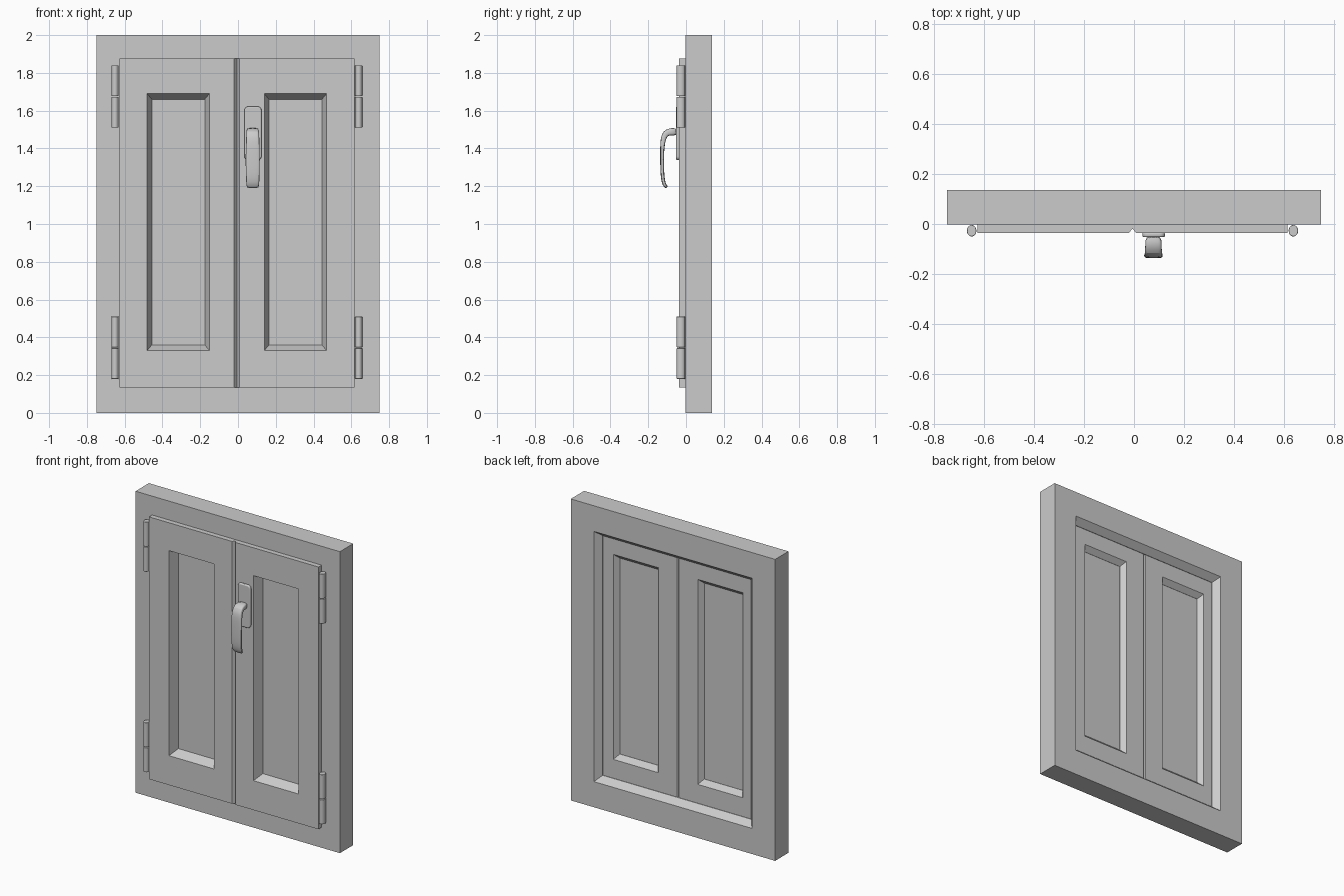
import bpy, bmesh, math
from mathutils import Vector

if "Cube" in bpy.data.objects:
    bpy.data.objects.remove(bpy.data.objects["Cube"])

CX = -0.006  # the sashes meet slightly left of the frame centre


def make(name, verts, faces, smooth=False, bevel=0.0):
    bm = bmesh.new()
    vs = [bm.verts.new(v) for v in verts]
    for f in faces:
        bm.faces.new([vs[i] for i in f])
    bmesh.ops.recalc_face_normals(bm, faces=bm.faces)
    me = bpy.data.meshes.new(name)
    bm.to_mesh(me)
    bm.free()
    ob = bpy.data.objects.new(name, me)
    bpy.context.collection.objects.link(ob)
    if bevel:
        b = ob.modifiers.new("bevel", 'BEVEL')
        b.width, b.segments, b.limit_method = bevel, 3, 'ANGLE'
    if smooth:
        bpy.ops.object.select_all(action='DESELECT')
        ob.select_set(True)
        bpy.context.view_layer.objects.active = ob
        bpy.ops.object.shade_smooth_by_angle(angle=math.radians(40))
    return ob


def loft(name, rings, closed=False, **kw):
    """Skin a list of equal-length rings; closed joins last to first, else caps the ends."""
    n, m = len(rings[0]), len(rings)
    verts = [p for r in rings for p in r]
    faces = []
    for k in range(m if closed else m - 1):
        a, b = k * n, (k + 1) % m * n
        faces += [(a + i, a + (i + 1) % n, b + (i + 1) % n, b + i) for i in range(n)]
    if not closed:
        faces += [tuple(range(n)), tuple(range((m - 1) * n, m * n))]
    return make(name, verts, faces, **kw)


def rect(x0, x1, z0, z1, y, s=1, cx=0.0):
    return [(cx + s * x, y, z) for x, z in ((x0, z0), (x1, z0), (x1, z1), (x0, z1))]


# Outer frame: mitred ring with a chamfered opening at the back
profile = [(0, -0.003), (0, 0.137), (0.17, 0.137), (0.205, 0.095), (0.205, -0.003)]
loft("outer_frame", [rect(-0.75 + i, 0.75 - i, i, 2 - i, y) for i, y in profile], closed=True)

for s, side in ((-1, "left"), (1, "right")):
    # Sash: overlapping front lip, body in the frame, chamfered panel opening
    steps = [
        (0.014, 0.622, 0.135, 1.875, -0.036),
        (0.0, 0.622, 0.135, 1.875, -0.018),
        (0.0, 0.622, 0.135, 1.875, -0.003),
        (0.0, 0.56, 0.19, 1.81, -0.003),
        (0.0, 0.56, 0.19, 1.81, 0.086),
        (0.008, 0.56, 0.19, 1.81, 0.092),
        (0.145, 0.475, 0.33, 1.69, 0.092),
        (0.17, 0.45, 0.36, 1.66, 0.06),
        (0.17, 0.45, 0.36, 1.66, 0.025),
        (0.145, 0.475, 0.33, 1.69, -0.036),
    ]
    loft(side + "_sash", [rect(*r, s, CX) for r in steps], closed=True)
    # Flat infill panel
    loft(side + "_panel", [rect(0.165, 0.455, 0.355, 1.665, y, s, CX) for y in (0.026, 0.059)])
    # Two hinges of two barrels each
    for level, z0 in (("lower", 0.18), ("upper", 1.51)):
        for k, part in enumerate(("bottom", "top")):
            za = z0 + k * 0.167
            rings = [[(CX + s * 0.645 + 0.019 * math.cos(t * math.tau / 20),
                       -0.027 + 0.023 * math.sin(t * math.tau / 20), z) for t in range(20)]
                     for z in (za, za + 0.163)]
            loft(f"{side}_{level}_hinge_{part}", rings, smooth=True, bevel=0.003)

# Handle back plate: rounded rectangle
HX = 0.079
plate = []
for cx, cz, a0 in ((1, 1, 0), (-1, 1, 90), (-1, -1, 180), (1, -1, 270)):
    for k in range(6):
        a = math.radians(a0 + k * 18)
        plate.append((HX + cx * 0.025 + 0.02 * math.cos(a), 1.48 + cz * 0.122 + 0.02 * math.sin(a)))
loft("handle_plate", [[(x, y, z) for x, z in plate] for y in (-0.034, -0.053)],
     smooth=True, bevel=0.006)

# Lever: rounded section swept along a hooked path (y, z, thickness, width)
path = [(-0.045, 1.488, 0.042, 0.066), (-0.085, 1.489, 0.040, 0.066),
        (-0.108, 1.480, 0.036, 0.068), (-0.120, 1.455, 0.030, 0.070),
        (-0.126, 1.410, 0.022, 0.074), (-0.127, 1.340, 0.020, 0.076),
        (-0.126, 1.270, 0.020, 0.074), (-0.120, 1.220, 0.020, 0.070),
        (-0.110, 1.200, 0.019, 0.066), (-0.099, 1.195, 0.016, 0.060)]
rings = []
for i, (y, z, t, w) in enumerate(path):
    a, b = path[max(i - 1, 0)], path[min(i + 1, len(path) - 1)]
    d = Vector((0, b[0] - a[0], b[1] - a[1])).normalized()
    nrm = Vector((0, -d.z, d.y))
    ring = []
    for k in range(16):
        c, q = math.cos(k * math.tau / 16), math.sin(k * math.tau / 16)
        u = math.copysign(abs(c) ** 0.5, c) * w / 2
        v = math.copysign(abs(q) ** 0.5, q) * t / 2
        ring.append(Vector((HX - 0.001 + u, y, z)) + nrm * v)
    rings.append(ring)
lever = loft("handle_lever", rings, smooth=True)
sub = lever.modifiers.new("subdivision", 'SUBSURF')
sub.levels = sub.render_levels = 1
